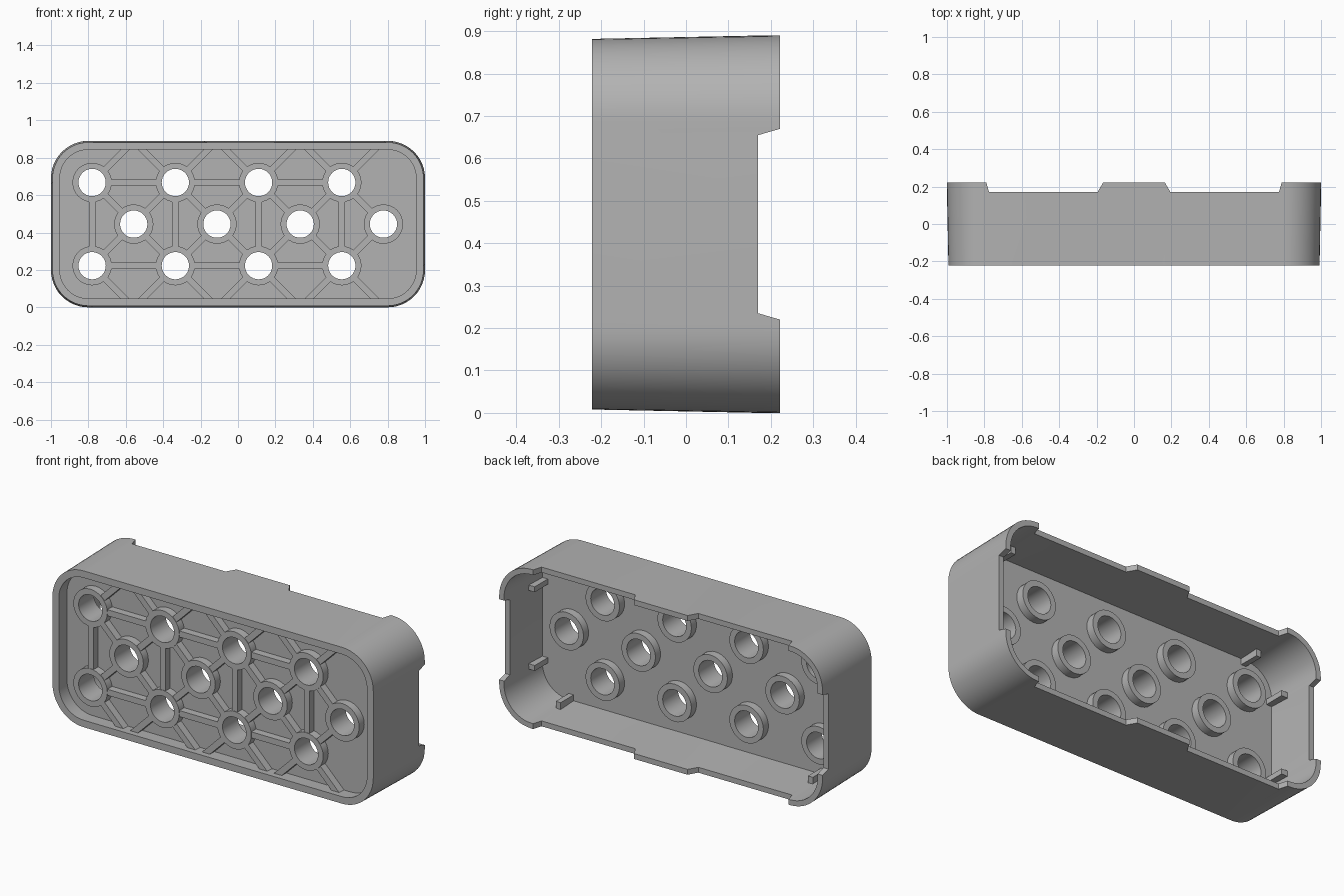
import bpy, bmesh, math
from mathutils import Vector

cube = bpy.data.objects.get("Cube")
if cube:
    bpy.data.objects.remove(cube)

MID = 0.445                        # height of the block's centre line
FRONT, BACK, NOTCH = -0.222, 0.222, 0.17
PLATE_FRONT, PLATE_BACK = -0.145, -0.1
HOLE_R, BOSS_R = 0.073, 0.105

grey = bpy.data.materials.new("plain grey")
grey.use_nodes = True
grey.diffuse_color = (0.45, 0.45, 0.45, 1)
grey.node_tree.nodes["Principled BSDF"].inputs["Base Color"].default_value = grey.diffuse_color


def finish(bm, name):
    bmesh.ops.recalc_face_normals(bm, faces=bm.faces)
    mesh = bpy.data.meshes.new(name)
    bm.to_mesh(mesh)
    bm.free()
    obj = bpy.data.objects.new(name, mesh)
    bpy.context.collection.objects.link(obj)
    mesh.materials.append(grey)
    smooth(obj)
    return obj


def smooth(obj):
    bpy.ops.object.select_all(action='DESELECT')
    obj.select_set(True)
    bpy.context.view_layer.objects.active = obj
    bpy.ops.object.shade_smooth_by_angle(angle=math.radians(30))


def outline(inset):
    """Rounded rectangle as (x, z, rim_y) points, with rim notches on each side."""
    radius, cx, cz = 0.2 - inset, 0.8, MID - 0.2
    long_stops = [(0.79, BACK), (0.775, NOTCH), (0.195, NOTCH), (0.165, BACK)]
    long_side = long_stops + [(-s, y) for s, y in reversed(long_stops)]
    short_stops = [(0.225, BACK), (0.21, NOTCH)]
    short_side = short_stops + [(-s, y) for s, y in reversed(short_stops)]
    points = []
    for sign in (1, -1):
        for quarter, sx in ((0, 1), (1, -1)):
            for i in range(13):
                a = math.pi / 2 * (quarter + i / 12)
                points.append((sign * (sx * cx + radius * math.cos(a)),
                               sign * (cz + radius * math.sin(a)), BACK))
            if quarter == 0:
                points += [(sign * s, sign * (MID - inset), y) for s, y in long_side]
            else:
                points += [(-sign * (1 - inset), sign * s, y) for s, y in short_side]
    return points


# Outer wall: drafted tube with a notched back rim
bm = bmesh.new()
loops = []
for inset, at_rim in ((0.008, False), (0, True), (0.03, True), (0.047, False)):
    loops.append([bm.verts.new((x, y if at_rim else FRONT, z + MID))
                  for x, z, y in outline(inset)])
count = len(loops[0])
for k in range(4):
    a, b = loops[k], loops[(k + 1) % 4]
    for i in range(count):
        j = (i + 1) % count
        bm.faces.new((a[i], a[j], b[j], b[i]))
finish(bm, "outer_wall")

# Staggered hole centres
columns = [-0.78 + 0.445 * i for i in range(4)]
STEP = 0.2225
top_row = [Vector((x, 0, MID + STEP)) for x in columns]
low_row = [Vector((x, 0, MID - STEP)) for x in columns]
mid_row = [Vector((x + STEP, 0, MID)) for x in columns]
centres = top_row + mid_row + low_row

# Floor plate with round holes
curve = bpy.data.curves.new("floor_plate", 'CURVE')
curve.dimensions = '2D'
curve.fill_mode = 'BOTH'
curve.extrude = (PLATE_BACK - PLATE_FRONT) / 2


def add_loop(points):
    spline = curve.splines.new('POLY')
    spline.points.add(len(points) - 1)
    for p, (x, z) in zip(spline.points, points):
        p.co = (x, z, 0, 1)
    spline.use_cyclic_u = True


add_loop([(x, z + MID) for x, z, _ in outline(0.025)])
for c in centres:
    add_loop([(c.x + 0.085 * math.cos(math.tau * i / 32),
               c.z + 0.085 * math.sin(math.tau * i / 32)) for i in range(32)])
plate = bpy.data.objects.new("floor_plate", curve)
bpy.context.collection.objects.link(plate)
plate.location.y = (PLATE_FRONT + PLATE_BACK) / 2
plate.rotation_euler.x = math.pi / 2
curve.materials.append(grey)
bpy.ops.object.select_all(action='DESELECT')
plate.select_set(True)
bpy.context.view_layer.objects.active = plate
bpy.ops.object.convert(target='MESH')

# Hollow bosses through the plate
bm = bmesh.new()
profile = [(HOLE_R, -0.19), (BOSS_R, -0.19), (BOSS_R, -0.055), (HOLE_R, -0.055)]
for c in centres:
    rings = [[bm.verts.new((c.x + r * math.cos(math.tau * i / 32), y,
                            c.z + r * math.sin(math.tau * i / 32))) for i in range(32)]
             for r, y in profile]
    for k in range(4):
        a, b = rings[k], rings[(k + 1) % 4]
        for i in range(32):
            j = (i + 1) % 32
            bm.faces.new((a[i], a[j], b[j], b[i]))
finish(bm, "bosses")


def add_bar(bm, start, end, width, y0, y1):
    """Box between two points of the front plane, from depth y0 to y1."""
    along = (end - start).normalized()
    side = Vector((-along.z, 0, along.x)) * width / 2
    corners = (start + side, end + side, end - side, start - side)
    near = [bm.verts.new((p.x, y0, p.z)) for p in corners]
    far = [bm.verts.new((p.x, y1, p.z)) for p in corners]
    bm.faces.new(near)
    bm.faces.new(far)
    for i in range(4):
        j = (i + 1) % 4
        bm.faces.new((near[i], near[j], far[j], far[i]))


# Stiffening ribs: neighbours in rows, columns and diagonals, then out to the wall
bm = bmesh.new()


def add_rib(a, b, reach_end=False):
    d = (b - a).normalized() * 0.095
    add_bar(bm, a + d, b if reach_end else b - d, 0.034, -0.187, PLATE_FRONT + 0.01)


for row, sign in ((top_row, 1), (low_row, -1)):
    for a, b in zip(row, row[1:]):
        add_rib(a, b)
    for i, c in enumerate(row):
        add_rib(c, mid_row[i])
        add_rib(c, c + Vector((0.19, 0, 0.19 * sign)), True)
        if i:
            add_rib(c, mid_row[i - 1])
            add_rib(c, c + Vector((-0.19, 0, 0.19 * sign)), True)
for a, b in zip(top_row, low_row):
    add_rib(a, b)
finish(bm, "front_ribs")

# Small stop posts inside the walls
bm = bmesh.new()
for sx in (1, -1):
    for sz in (1, -1):
        z = MID + sz * 0.22
        add_bar(bm, Vector((sx * 0.98, 0, z)), Vector((sx * 0.925, 0, z)),
                0.03, PLATE_BACK - 0.01, 0.015)
        x = sx * 0.78
        add_bar(bm, Vector((x, 0, MID + sz * 0.425)), Vector((x, 0, MID + sz * 0.37)),
                0.03, PLATE_BACK - 0.01, 0.015)
finish(bm, "stop_posts")
